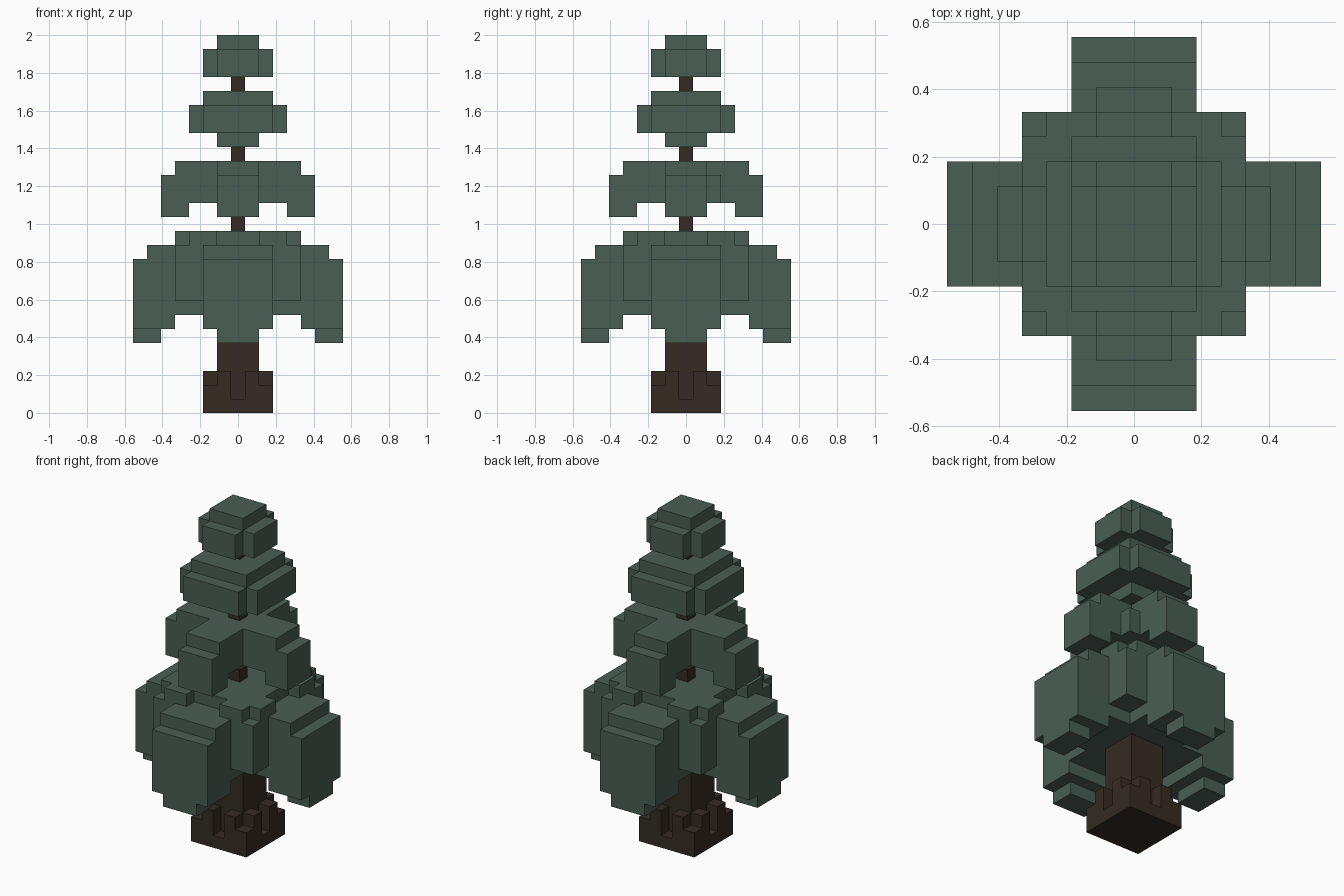
import bpy, bmesh, math
from mathutils import Vector

if "Cube" in bpy.data.objects:
    bpy.data.objects.remove(bpy.data.objects["Cube"])

U = 2 / 27  # size of one block


def material(name, color):
    m = bpy.data.materials.new(name)
    m.diffuse_color = (*color, 1)
    m.use_nodes = True
    m.node_tree.nodes["Principled BSDF"].inputs["Base Color"].default_value = m.diffuse_color
    return m


needle_green = material("needle_green", (0.068, 0.113, 0.090))
bark_brown = material("bark_brown", (0.036, 0.025, 0.016))


def box(x0, x1, y0, y1, z0, z1):
    """Blocks x0..x1, y0..y1 (inclusive), from layer z0 up to height z1."""
    return {(x, y, z) for x in range(x0, x1 + 1)
            for y in range(y0, y1 + 1) for z in range(z0, z1)}


def slab(rx, ry, z0, z1):
    return box(-rx, rx, -ry, ry, z0, z1)


def four(cells):
    """Repeat blocks by quarter turns about the trunk."""
    out = set()
    for x, y, z in cells:
        out |= {(x, y, z), (-y, x, z), (-x, -y, z), (y, -x, z)}
    return out


def build(name, cells, mat):
    """Outer skin of a set of blocks, merged into large flat faces."""
    bm = bmesh.new()
    for c in cells:
        for axis in range(3):
            for s in (-1, 1):
                n = list(c)
                n[axis] += s
                if tuple(n) in cells:
                    continue
                a, b = (axis + 1) % 3, (axis + 2) % 3
                loop = [(-1, -1), (1, -1), (1, 1), (-1, 1)][::s]
                verts = []
                for p, q in loop:
                    v = Vector((c[0], c[1], c[2] + 0.5))
                    v[axis] += s / 2
                    v[a] += p / 2
                    v[b] += q / 2
                    verts.append(bm.verts.new(v * U))
                bm.faces.new(verts)
    bmesh.ops.remove_doubles(bm, verts=bm.verts[:], dist=1e-4)
    bmesh.ops.dissolve_limit(bm, angle_limit=math.radians(1),
                             verts=bm.verts[:], edges=bm.edges[:])
    me = bpy.data.meshes.new(name)
    bm.to_mesh(me)
    bm.free()
    me.materials.append(mat)
    bpy.context.collection.objects.link(bpy.data.objects.new(name, me))


# Trunk: flared root collar with notches, thick stem, thin pole
roots = slab(2, 2, 0, 3)
roots -= four(box(2, 2, 2, 2, 2, 3))      # lower corners
roots -= four(box(2, 2, 0, 0, 1, 3))      # slots
build("trunk", roots | slab(1, 1, 3, 7), bark_brown)
for i, z in enumerate((13, 18, 23)):
    build("pole_%d" % (i + 1), slab(0, 0, z, z + 1), bark_brown)

# Bottom tier: 9x9 crown, drooping corners and four long boughs
tier = slab(4, 4, 8, 13) | slab(4, 2, 7, 8) | slab(2, 4, 7, 8)
tier -= four(box(4, 4, 4, 4, 12, 13))     # lowered corners
tier -= four(box(4, 4, -1, 1, 12, 13))    # notch above each bough
bough = (box(5, 6, -2, 2, 6, 12) | box(7, 7, -2, 2, 6, 11)
         | box(6, 7, -1, 1, 5, 6))
build("bottom_tier", tier | four(bough), needle_green)

# Second tier: cross with drooping ends and one filled corner
arm = box(0, 3, -1, 1, 15, 18) | box(4, 4, -1, 1, 14, 18) | box(5, 5, -1, 1, 14, 17)
build("second_tier", four(arm) | box(2, 2, 2, 2, 15, 17), needle_green)

# Third tier: stacked slabs
build("third_tier", slab(1, 1, 19, 20) | four(slab(3, 2, 20, 22))
      | slab(2, 2, 22, 23), needle_green)

# Tree top
build("tree_top", four(slab(2, 1, 24, 26)) | slab(1, 1, 26, 27), needle_green)
